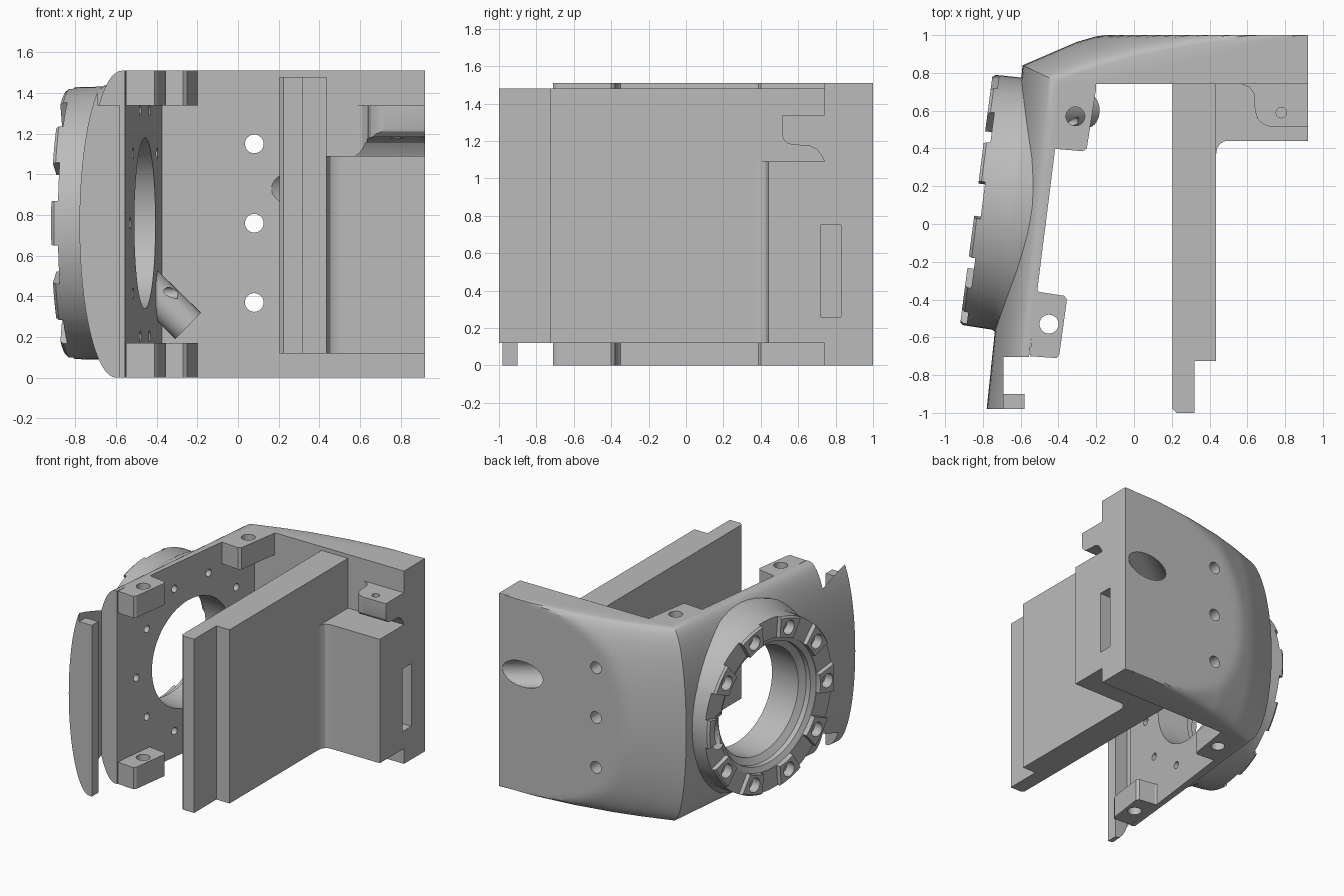
import bpy, bmesh
from math import sin, cos, pi, radians
from mathutils import Matrix, Vector

if "Cube" in bpy.data.objects:
    bpy.data.objects.remove(bpy.data.objects["Cube"])

grey = bpy.data.materials.new("plain_grey")
grey.use_nodes = True
grey.diffuse_color = (0.5, 0.5, 0.5, 1)
grey.node_tree.nodes["Principled BSDF"].inputs["Base Color"].default_value = (0.5, 0.5, 0.5, 1)


def loft(name, rings):
    """Closed solid through a stack of equal-length point rings."""
    bm = bmesh.new()
    vs = [[bm.verts.new(p) for p in ring] for ring in rings]
    n = len(vs[0])
    for a, b in zip(vs, vs[1:]):
        for i in range(n):
            j = (i + 1) % n
            bm.faces.new((a[i], a[j], b[j], b[i]))
    bm.faces.new(vs[0][::-1])
    bm.faces.new(vs[-1])
    bmesh.ops.recalc_face_normals(bm, faces=bm.faces)
    mesh = bpy.data.meshes.new(name)
    bm.to_mesh(mesh)
    bm.free()
    mesh.materials.append(grey)
    ob = bpy.data.objects.new(name, mesh)
    bpy.context.collection.objects.link(ob)
    return ob


def prism(name, pts, lo, hi, axis="z"):
    place = {"z": lambda a, b, h: (a, b, h), "x": lambda a, b, h: (h, a, b)}[axis]
    return loft(name, [[place(a, b, h) for a, b in pts] for h in (lo, hi)])


def box(name, x0, x1, y0, y1, z0, z1):
    return prism(name, [(x0, y0), (x1, y0), (x1, y1), (x0, y1)], z0, z1)


def lathe(name, profile, frame, n=64, centre=(0, 0)):
    """Solid of revolution about the local z of a frame; profile is (radius, height)."""
    return loft(name, [[frame @ Vector((centre[0] + r * cos(2 * pi * i / n),
                                        centre[1] + r * sin(2 * pi * i / n), h))
                        for i in range(n)] for r, h in profile])


def rod(name, start, end, r, n=32):
    start, end = Vector(start), Vector(end)
    d = end - start
    frame = Matrix.Translation(start) @ d.to_track_quat("Z", "Y").to_matrix().to_4x4()
    return lathe(name, [(r, 0), (r, d.length)], frame, n)


def combine(ob, other, operation="DIFFERENCE", keep=False):
    mod = ob.modifiers.new("bool", "BOOLEAN")
    mod.operation, mod.solver, mod.object = operation, "EXACT", other
    other.hide_render = True
    graph = bpy.context.evaluated_depsgraph_get()
    mesh = bpy.data.meshes.new_from_object(ob.evaluated_get(graph))
    ob.modifiers.clear()
    ob.data = mesh
    if not keep:
        bpy.data.objects.remove(other)


def resample(pts, k):
    out = []
    for a, b in zip(pts, pts[1:]):
        out += [Vector(a).lerp(Vector(b), i / k) for i in range(k)]
    return out + [Vector(pts[-1])]


# Housing shell: outline swells from the flat ends to mid height, back cut flat at y = 1
END = resample([(.92, 1), (.6, .982), (.3, .945), (0, .885), (-.2, .83), (-.42, .76)], 6)
MID = resample([(.92, 1.15), (.6, 1.13), (.3, 1.1), (0, 1.05), (-.3, .965), (-.59, .84)], 6)
END += resample([(-.42, .76), (-.6, -.98)], 8)[1:] + [Vector((.92, -.98))]
MID += resample([(-.59, .84), (-.78, -.98)], 8)[1:] + [Vector((.92, -.98))]
rings = []
for s in range(33):
    th = -pi / 2 + pi * s / 32
    f = 1 - cos(th)
    ring = [m.lerp(e, f) for m, e in zip(MID, END)]
    rings.append([(p.x, min(p.y, 1), .755 + .755 * sin(th)) for p in ring])
shell = loft("housing_shell", rings)

# Open interior, leaving the thin front fin with its inward lip
combine(shell, prism("interior", [(1.1, .74), (-.375, .74), (-.556, -.705), (-.69, -.705),
                                  (-.69, -.9), (-.58, -.9), (-.58, -1.1), (1.1, -1.1)], -.1, 1.6))
combine(shell, box("lip_top", -.69, -.4, -1.1, -.72, 1.34, 1.6))

# Round hub on the tilted side wall
n = Vector((-.9917, .129, 0)).normalized()
t = Vector((-n.y, n.x, 0))
hub_frame = Matrix(((t.x, 0, n.x, -.458), (t.y, 0, n.y, .08), (0, 1, 0, .76), (0, 0, 0, 1)))
combine(shell, lathe("hub", [(.72, .03), (.72, .12), (.69, .17), (.672, .21),
                             (.668, .365), (.655, .38)], hub_frame), "UNION")

# Lugs at the top and bottom of the side wall
LUGS = [[(-.44, .4), (-.27, .385), (-.25, .4), (-.2, .72), (-.2, .75), (-.39, .75)],
        [(-.525, -.34), (-.5, -.36), (-.37, -.38), (-.355, -.4), (-.395, -.69),
         (-.41, -.71), (-.55, -.70)]]
for pts in LUGS:
    for z0, z1 in ((0, .17), (1.34, 1.51)):
        combine(shell, prism("lug", pts, z0, z1), "UNION")
for x, y in ((-.31, .57), (-.45, -.53)):
    combine(shell, rod("lug_hole", (x, y, -.1), (x, y, 1.6), .05))

# Slanted boss inside the rear corner
combine(shell, rod("slanted_boss", (-.47, .6, .475), (-.245, .6, .255), .09), "UNION")

# Hub bore, face recesses and bolt holes
combine(shell, lathe("bore", [(.42, -.2), (.42, .25), (.47, .28), (.47, .32), (.51, .34),
                              (.51, .5)], hub_frame))
for k in range(10):
    gap = hub_frame @ Matrix.Rotation(radians(36 * k + 18), 4, "Z")
    corners = [(.49, -.085), (.8, -.11), (.8, .11), (.49, .085)]
    combine(shell, loft("gap", [[gap @ Vector((a, b, h)) for a, b in corners] for h in (.345, .5)]))
    if k != 5:
        a = radians(36 * k)
        combine(shell, lathe("bolt_hole", [(.028, -.1), (.028, .31), (.055, .31), (.055, .5)],
                             hub_frame, 20, (.585 * cos(a), .585 * sin(a))))
combine(shell, rod("slanted_channel", (-.95, .64, .95), (-.56, .62, .56), .1))

# Back wall holes and oblique channel
for z in (.37, .76, 1.15):
    combine(shell, rod("wall_hole", (.08, .5, z), (.08, 1.2, z), .046))
combine(shell, rod("oblique_channel", (1.09, 1.26, .93), (.21, .65, .93), .1))

# Central plate with a stepped front edge
plate = prism("centre_plate", [(.205, -.98), (.225, -1), (.32, -1), (.32, -.725), (.435, -.725),
                               (.435, .74), (.205, .74)], .12, 1.48)

# Side block behind the plate, with a fillet where they meet
block = prism("side_block", [(.435, .37), (.44, .4), (.455, .425), (.48, .438), (.51, .44),
                             (.92, .44), (.92, .74), (.435, .74)], .12, 1.09)
pocket = box("pocket", .8, 1.1, .72, .83, .26, .75)
combine(block, pocket, keep=True)
combine(shell, pocket)

# Rounded tab above the block
tab = prism("tab", [(.74, 1.34), (.51, 1.34), (.51, 1.24), (.52, 1.21), (.545, 1.185),
                    (.58, 1.178), (.66, 1.175), (.7, 1.155), (.725, 1.12), (.74, 1.09)],
            .5, .92, "x")
combine(tab, prism("tab_outline", [(.57, .74), (.61, .725), (.635, .69), (.64, .6), (.655, .555),
                                   (.68, .53), (.72, .515), (1, .515), (1, .74)], 1, 1.4),
        "INTERSECT")
combine(tab, rod("tab_hole", (.78, .59, 1), (.78, .59, 1.5), .028, 20))

# Smooth the curved surfaces, keep the edges crisp
for ob in (shell, plate, block, tab):
    bpy.ops.object.select_all(action="DESELECT")
    ob.select_set(True)
    bpy.context.view_layer.objects.active = ob
    bpy.ops.object.shade_smooth_by_angle(angle=radians(25))
